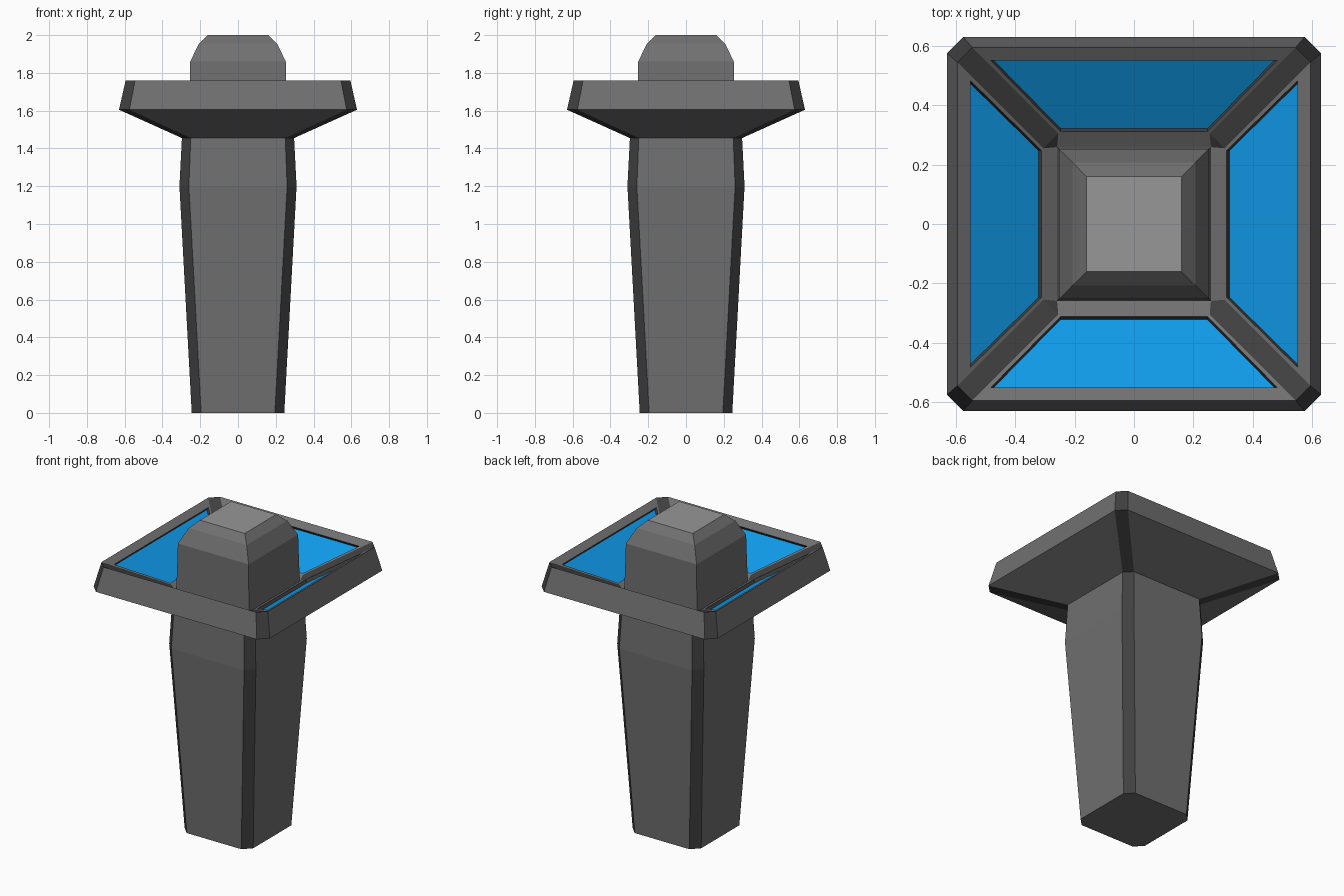
import bpy, bmesh, math
from mathutils import Matrix, Vector

if "Cube" in bpy.data.objects:
    bpy.data.objects.remove(bpy.data.objects["Cube"])


def material(name, color):
    m = bpy.data.materials.new(name)
    m.diffuse_color = (*color, 1)
    m.use_nodes = True
    m.node_tree.nodes["Principled BSDF"].inputs["Base Color"].default_value = m.diffuse_color
    return m


GREY, DARK, BLUE, LIGHT = range(4)
mats = [material("grey metal", (0.161, 0.161, 0.161)),
        material("dark edge metal", (0.052, 0.052, 0.052)),
        material("blue panel", (0.005, 0.323, 0.807)),
        material("light cap", (0.31, 0.31, 0.31))]


def finish(bm, name):
    bmesh.ops.remove_doubles(bm, verts=bm.verts, dist=0.0002)
    bmesh.ops.recalc_face_normals(bm, faces=bm.faces)
    me = bpy.data.meshes.new(name)
    bm.to_mesh(me)
    bm.free()
    for m in mats:
        me.materials.append(m)
    ob = bpy.data.objects.new(name, me)
    bpy.context.collection.objects.link(ob)
    return ob


def turn(k):
    return Matrix.Rotation(k * math.pi / 2, 4, 'Z')


def face(bm, points, mat):
    f = bm.faces.new([bm.verts.new(p) for p in points])
    f.material_index = mat


def edge(level):
    """Front edge of a chamfered square: (half size, half face width, z)."""
    r, w, z = level
    return [Vector((-w, -r, z)), Vector((w, -r, z))]


def strip(bm, a, b, mat):
    face(bm, [a[0], a[1], b[1], b[0]], mat)


# Post, flared underside, rim and funnel-shaped tray as one chamfered body
levels = [(0.245, 0.195, 0), (0.31, 0.26, 1.2), (0.297, 0.25, 1.455),
          (0.63, 0.575, 1.605), (0.595, 0.545, 1.76),
          (0.305, 0.255, 1.583), (0.26, 0.259, 1.556)]
RIM = 4
slope = (1.76 - 1.583) / (0.595 - 0.305)


def on_tray(r, w):
    return edge((r, w, 1.76 - (0.595 - r) * slope))


bm = bmesh.new()
for k in range(4):
    R, N = turn(k), turn(k + 1)
    put = lambda e: [R @ p for p in e]
    for i in range(len(levels) - 1):
        a, b = edge(levels[i]), edge(levels[i + 1])
        # corner chamfer
        face(bm, [R @ a[1], N @ a[0], N @ b[0], R @ b[1]], DARK)
        if i != RIM:
            strip(bm, put(a), put(b), GREY)
            continue
        # framed opening with a sunken blue panel
        ho, hi = on_tray(0.55, 0.482), on_tray(0.311, 0.247)
        n = Vector((0, slope, 1)).normalized() * 0.02
        fo, fi = [p - n for p in ho], [p - n for p in hi]
        outer = [a[0], a[1], b[1], b[0]]
        hole = [ho[0], ho[1], hi[1], hi[0]]
        floor = [fo[0], fo[1], fi[1], fi[0]]
        for j in range(4):
            m = (j + 1) % 4
            strip(bm, put([outer[j], outer[m]]), put([hole[j], hole[m]]), GREY)
            strip(bm, put([hole[j], hole[m]]), put([floor[j], floor[m]]), DARK)
        face(bm, put(floor), BLUE)
# bottom cap and hidden tray centre
for lv in (levels[0], levels[-1]):
    face(bm, [turn(k) @ p for k in range(4) for p in edge(lv)], GREY)
finish(bm, "post_and_tray")

# Square knob with stepped bevels and a lighter top
knob = [(0.26, 1.55), (0.255, 1.76), (0.253, 1.86), (0.207, 1.955), (0.16, 2.0)]
bm = bmesh.new()
for k in range(4):
    for (r0, z0), (r1, z1) in zip(knob, knob[1:]):
        strip(bm, [turn(k) @ p for p in edge((r0, r0, z0))],
              [turn(k) @ p for p in edge((r1, r1, z1))], GREY)
for (r, z), mat in ((knob[0], GREY), (knob[-1], LIGHT)):
    face(bm, [turn(k) @ Vector((-r, -r, z)) for k in range(4)], mat)
finish(bm, "top_knob")
